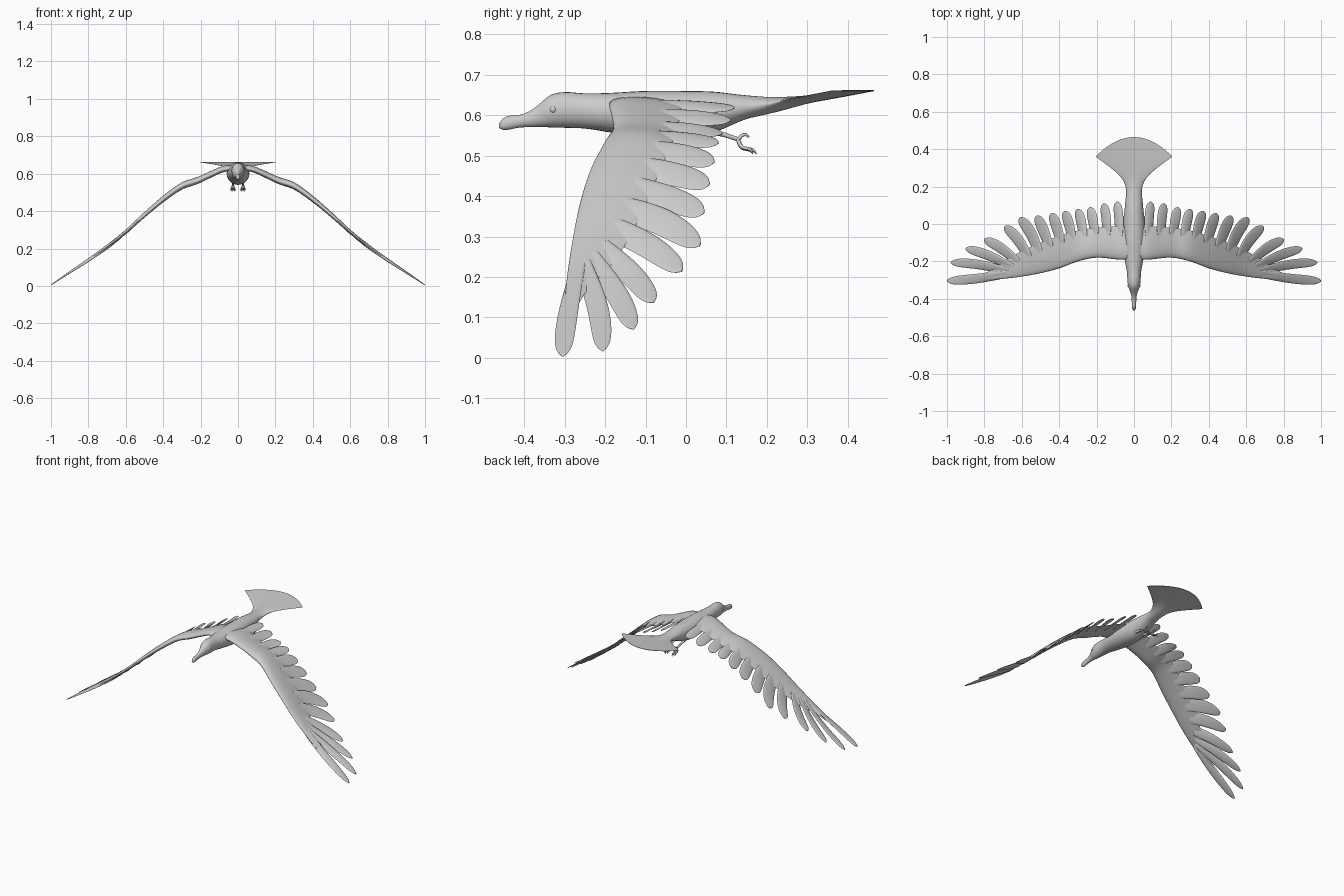
import bpy, bmesh, math
from mathutils import Vector

if "Cube" in bpy.data.objects:
    bpy.data.objects.remove(bpy.data.objects["Cube"])


def interp(table, x, col=1):
    """Smooth cubic interpolation through the rows of a table."""
    n = len(table)
    x = min(max(x, table[0][0]), table[-1][0])
    i = 0
    while i < n - 2 and x > table[i + 1][0]:
        i += 1

    def slope(k):
        a, b = table[max(k - 1, 0)], table[min(k + 1, n - 1)]
        return (b[col] - a[col]) / (b[0] - a[0])
    p, q = table[i], table[i + 1]
    h = q[0] - p[0]
    t = (x - p[0]) / h
    return ((2*t**3 - 3*t**2 + 1) * p[col] + (t**3 - 2*t**2 + t) * h * slope(i)
            + (3*t**2 - 2*t**3) * q[col] + (t**3 - t**2) * h * slope(i + 1))


def loft(bm, rings):
    """Skin a list of equal-length closed rings and cap both ends with strips."""
    vs = [[bm.verts.new(p) for p in r] for r in rings]
    n = len(vs[0])
    for a, b in zip(vs, vs[1:]):
        for k in range(n):
            bm.faces.new((a[k], a[(k + 1) % n], b[(k + 1) % n], b[k]))
    for r in (vs[0], vs[-1]):
        bm.faces.new((r[0], r[1], r[n - 1]))
        for k in range(1, n // 2 - 1):
            bm.faces.new((r[k], r[k + 1], r[n - k - 1], r[n - k]))
        bm.faces.new((r[n // 2 - 1], r[n // 2], r[n // 2 + 1]))


def finish(bm, name, mirror=False):
    bmesh.ops.recalc_face_normals(bm, faces=bm.faces)
    me = bpy.data.meshes.new(name)
    bm.to_mesh(me)
    bm.free()
    ob = bpy.data.objects.new(name, me)
    bpy.context.collection.objects.link(ob)
    bpy.ops.object.select_all(action='DESELECT')
    bpy.context.view_layer.objects.active = ob
    ob.select_set(True)
    bpy.ops.object.shade_smooth_by_angle(angle=math.radians(60))
    if mirror:
        ob.modifiers.new("Mirror", 'MIRROR')


def angles(n):
    return [2 * math.pi * k / n for k in range(n)]


# Body, head and beak: y, top z, bottom z, half width
BODY = [(-.462, .580, .568, .004), (-.455, .590, .564, .009), (-.44, .598, .564, .011),
        (-.415, .600, .569, .012), (-.385, .611, .571, .014), (-.36, .630, .571, .021),
        (-.335, .650, .570, .031), (-.30, .657, .569, .035), (-.25, .654, .567, .039),
        (-.19, .655, .558, .050), (-.10, .660, .545, .060), (0, .660, .541, .059),
        (.07, .658, .558, .051), (.14, .650, .587, .044), (.20, .645, .607, .034)]
rings = []
for i in range(73):
    y = -.462 + .662 * i / 72
    top, bot, w = (interp(BODY, y, c) for c in (1, 2, 3))
    rings.append([(w * math.cos(a), y, (top + bot) / 2 + (top - bot) / 2 * math.sin(a))
                  for a in angles(28)])
bm = bmesh.new()
loft(bm, rings)
finish(bm, "body_and_head")

# Fanned tail: s, half width, mid z, half thickness
TAIL = [(0, .042, .618, .029), (.27, .045, .627, .018), (.5, .07, .639, .010),
        (.73, .125, .649, .006), (1, .205, .661, .0015)]
rings = []
for i in range(25):
    s = i / 24
    w, z, th = (interp(TAIL, s, c) for c in (1, 2, 3))
    rings.append([(w * math.cos(a), .14 + s * (.325 - .105 * math.cos(a) ** 2),
                   z + th * math.sin(a)) for a in angles(40)])
bm = bmesh.new()
loft(bm, rings)
finish(bm, "tail_fan")

# Wing droop seen from the front: x, z
DROOP = [(.02, .630), (.08, .622), (.15, .592), (.22, .56), (.30, .532), (.40, .462),
         (.50, .378), (.60, .288), (.70, .208), (.80, .138), (.90, .072), (1, .005)]
# Wing plan: x, leading y, trailing y, half thickness
WING = [(.02, -.19, .0, .018), (.08, -.190, -.01, .02), (.2, -.180, -.02, .022),
        (.3, -.200, -.035, .023), (.4, -.237, -.065, .021), (.5, -.263, -.10, .018),
        (.6, -.281, -.145, .014), (.68, -.291, -.19, .011), (.75, -.297, -.24, .008),
        (.83, -.298, -.275, .003)]
rings = []
for i in range(49):
    x = .02 + .81 * i / 48
    lead, trail, th = (interp(WING, x, c) for c in (1, 2, 3))
    ring = []
    for a in angles(28):
        u = (1 - math.cos(a)) / 2
        z = interp(DROOP, x) + th * (math.sin(a) * (1.2 - .9 * u) + .5 * u * (1 - u))
        ring.append((x, lead + u * (trail - lead), z))
    rings.append(ring)
bm = bmesh.new()
loft(bm, rings)
finish(bm, "wing", mirror=True)

# Flight feathers: root x, root y, tip x, tip y, half width
FEATHERS = [(.08, -.07, .09, .12, .030), (.145, -.07, .16, .11, .031),
            (.21, -.07, .235, .09, .032), (.27, -.08, .30, .08, .032),
            (.33, -.09, .37, .07, .033), (.39, -.11, .44, .058, .034),
            (.45, -.135, .52, .045, .035), (.51, -.155, .61, .035, .036),
            (.565, -.18, .69, -.01, .034), (.62, -.21, .80, -.08, .031),
            (.65, -.235, .90, -.13, .028), (.67, -.255, .98, -.205, .026),
            (.68, -.268, 1.0, -.305, .026)]
# Feather outline: position along the shaft, relative width
OUTLINE = [(0, .75), (.3, .92), (.65, 1), (.85, .88), (.95, .58), (1, .12)]
bm = bmesh.new()
for j, (rx, ry, tx, ty, w) in enumerate(FEATHERS):
    root, tip = Vector((rx, ry)), Vector((tx, ty))
    d = (tip - root).normalized()
    side = Vector((d.y, -d.x))
    sweep = .012 if j > 6 else .004
    if j == len(FEATHERS) - 1:
        sweep = -.005
    rings = []
    for i in range(19):
        t = 1 - (1 - i / 18) ** 1.5
        c = root.lerp(tip, t) - side * sweep * math.sin(math.pi * t)
        # narrow the vane across the droop so widths hold on the slope
        half = w * interp(OUTLINE, t) * (1 - .18 * abs(side.x))
        ring = []
        for a in angles(14):
            p = c + side * half * math.cos(a)
            x = min(p.x, 1.0)
            z = interp(DROOP, x) + .010 * (1 - .75 * t) * math.sin(a) - .009 * math.cos(a) * (1 - t * t)
            ring.append((x, p.y, max(z, 0)))
        rings.append(ring)
    loft(bm, rings)
finish(bm, "flight_feathers", mirror=True)

# Eyes
for s in (-1, 1):
    bpy.ops.mesh.primitive_uv_sphere_add(segments=16, ring_count=10, radius=.010,
                                         location=(s * .025, -.328, .614))
    bpy.context.object.name = "eye"
    bpy.ops.object.shade_smooth()

# Legs and clawed toes, tucked back: paths of x, y, z, radius
PATHS = {"leg": [(.026, .04, .565, .010), (.027, .09, .553, .006), (.027, .13, .540, .005)],
         "hind_toe": [(.027, .128, .540, .005), (.027, .145, .552, .004), (.027, .156, .546, .002)],
         "inner_toe": [(.027, .128, .540, .005), (.019, .138, .520, .005), (.017, .158, .513, .004), (.016, .166, .505, .001)],
         "middle_toe": [(.027, .128, .540, .005), (.027, .140, .520, .005), (.027, .165, .514, .004), (.027, .175, .504, .001)],
         "outer_toe": [(.027, .128, .540, .005), (.034, .138, .522, .005), (.036, .158, .515, .004), (.037, .166, .506, .001)]}
for name, pts in PATHS.items():
    for s in (-1, 1):
        cu = bpy.data.curves.new(name, 'CURVE')
        cu.dimensions = '3D'
        cu.bevel_depth = 1
        cu.bevel_resolution = 2
        cu.use_fill_caps = True
        cu.resolution_u = 6
        sp = cu.splines.new('BEZIER')
        sp.bezier_points.add(len(pts) - 1)
        for b, (x, y, z, r) in zip(sp.bezier_points, pts):
            b.co = (s * x, y, z)
            b.radius = r
            b.handle_left_type = b.handle_right_type = 'AUTO'
        ob = bpy.data.objects.new(name, cu)
        bpy.context.collection.objects.link(ob)
